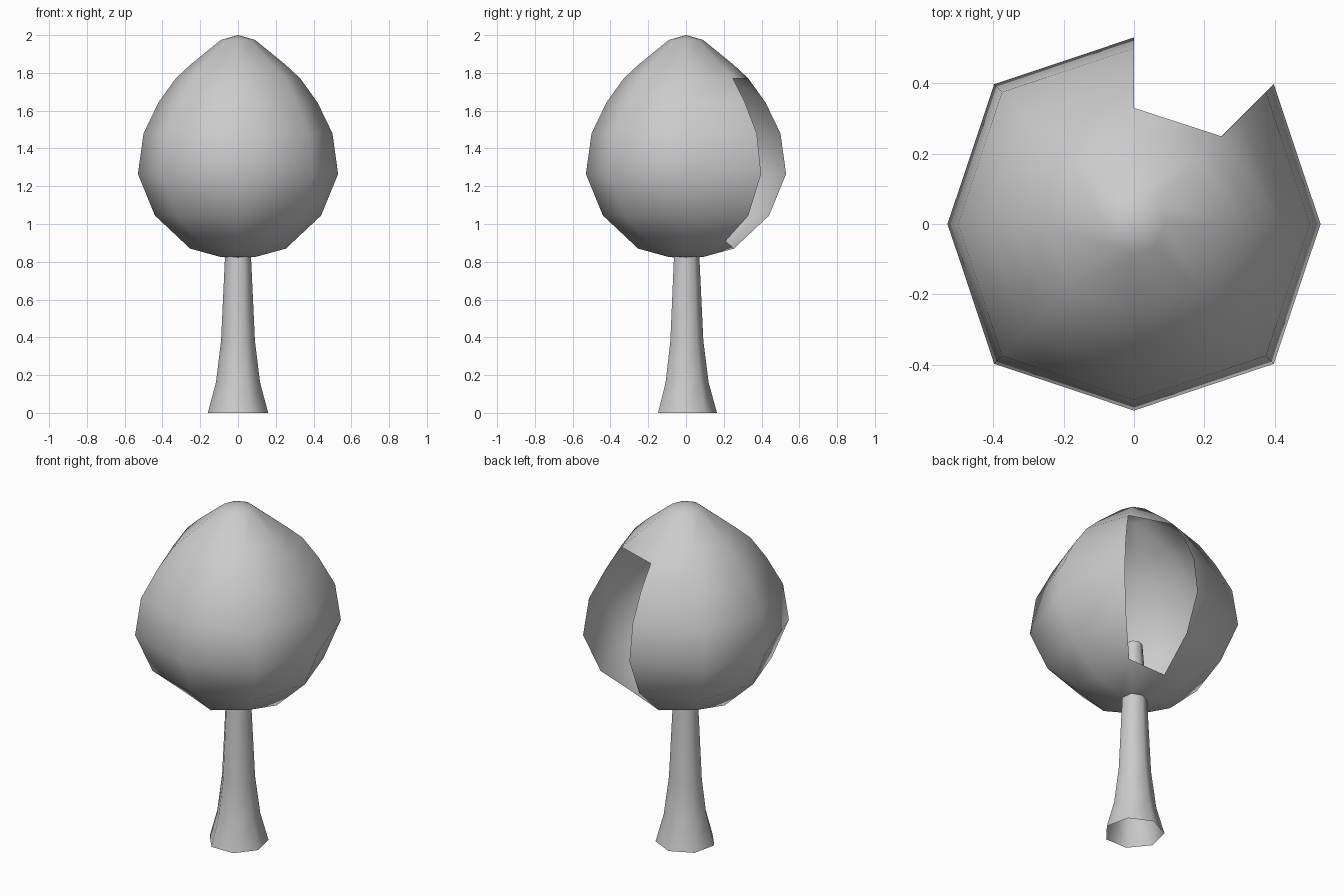
import bpy, bmesh
from math import cos, sin, pi

if "Cube" in bpy.data.objects:
    bpy.data.objects.remove(bpy.data.objects["Cube"])

def lathe(name, rings, sides, start, bottom=None, top=None, skip=()):
    """Stack rings of (radius, z, corner_radius, corner_z); odd vertices use the corner values."""
    bm = bmesh.new()
    loops = []
    for r, z, rc, zc in rings:
        loop = []
        for i in range(sides):
            a = start + 2 * pi * i / sides
            rad, h = (rc, zc) if i % 2 else (r, z)
            loop.append(bm.verts.new((rad * cos(a), rad * sin(a), h)))
        loops.append(loop)
    for k in range(len(loops) - 1):
        for i in range(sides):
            if (k, i) in skip:
                continue
            j = (i + 1) % sides
            bm.faces.new((loops[k][i], loops[k][j], loops[k + 1][j], loops[k + 1][i]))
    # pole fans
    for z, loop, flip in ((bottom, loops[0], True), (top, loops[-1], False)):
        if z is None:
            continue
        pole = bm.verts.new((0, 0, z))
        for i in range(sides):
            a, b = loop[i], loop[(i + 1) % sides]
            bm.faces.new((b, a, pole) if flip else (a, b, pole))
    for f in bm.faces:
        f.smooth = True
    mesh = bpy.data.meshes.new(name)
    bm.to_mesh(mesh)
    bm.free()
    obj = bpy.data.objects.new(name, mesh)
    bpy.context.collection.objects.link(obj)
    return obj

# Crown: thin egg-shaped shell, eight sides, diagonals slightly wider
crown = [(0.09, 0.825, 0.09, 0.83), (0.254, 0.87, 0.297, 0.91),
         (0.44, 1.045, 0.467, 1.045), (0.53, 1.265, 0.562, 1.265),
         (0.50, 1.48, 0.53, 1.48), (0.42, 1.645, 0.44, 1.645),
         (0.33, 1.77, 0.352, 1.77), (0.25, 1.845, 0.26, 1.845),
         (0.09, 1.975, 0.09, 1.975)]
# Opening in the back right of the crown
opening = {(k, 1) for k in range(1, 6)}
lathe("crown", crown, 8, 0, bottom=0.82, top=2.0, skip=opening)

# Trunk: flared seven-sided tube reaching into the crown
trunk = [(0.164, 0), (0.12, 0.16), (0.092, 0.38), (0.071, 0.82), (0.045, 1.17)]
lathe("trunk", [(r, z, r, z) for r, z in trunk], 7, pi / 2)
